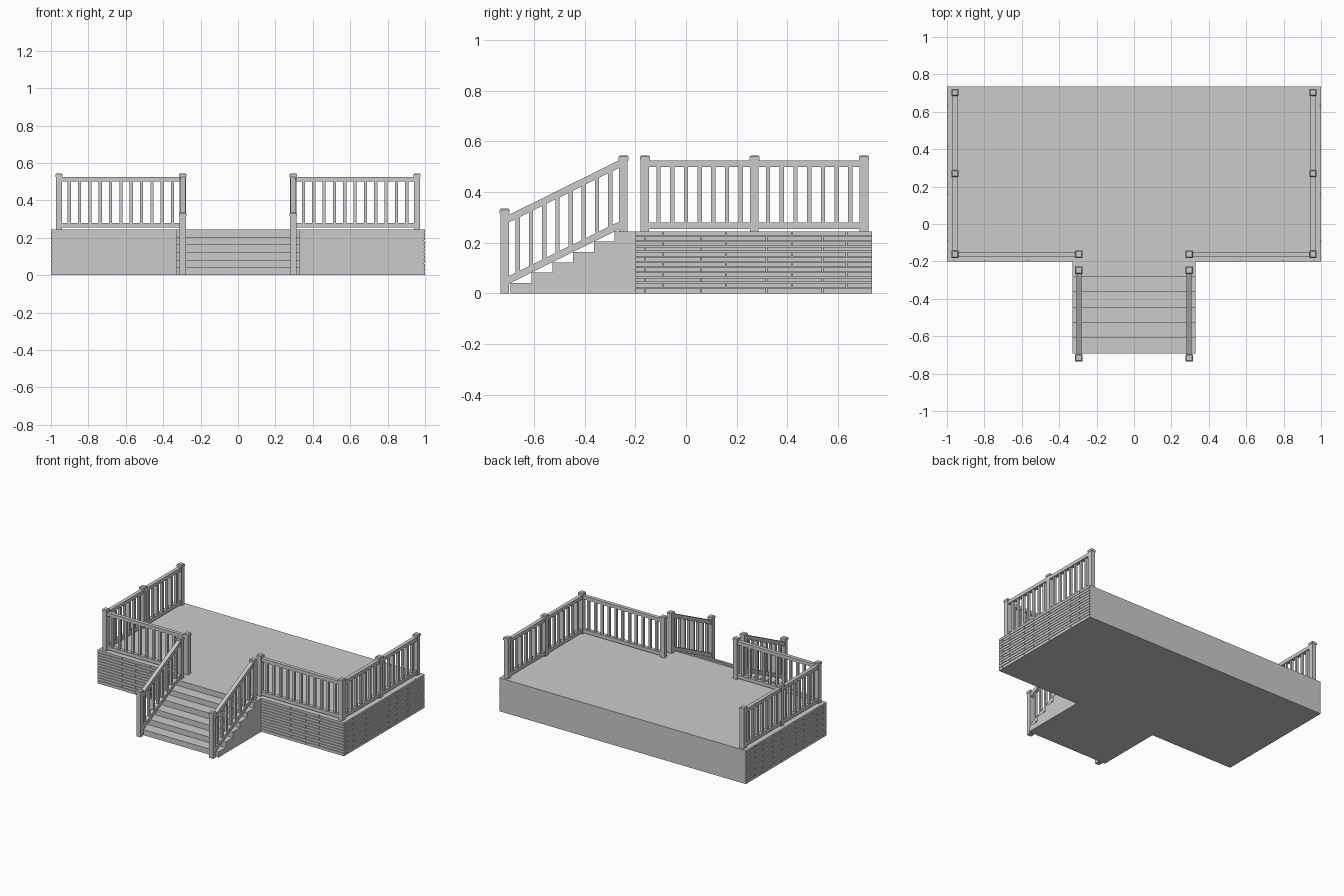
import bpy, bmesh
from mathutils import Vector

if "Cube" in bpy.data.objects:
    bpy.data.objects.remove(bpy.data.objects["Cube"])

H = 0.245            # deck height
BACK, FRONT = 0.735, -0.20
SX = 0.295           # stair rail x
PX = 0.957           # side rail x
PY = -0.1625         # front rail y
SKIN = 0.006         # brick thickness


def finish(name, bm):
    bmesh.ops.recalc_face_normals(bm, faces=bm.faces)
    me = bpy.data.meshes.new(name)
    bm.to_mesh(me)
    bm.free()
    ob = bpy.data.objects.new(name, me)
    bpy.context.collection.objects.link(ob)
    return ob


def mirror_x(ob):
    m = ob.modifiers.new("mirror", 'MIRROR')
    m.use_clip = False
    return ob


def prism(bm, pts, vec):
    """Extrude a closed polygon along a vector."""
    f = bm.faces.new([bm.verts.new(p) for p in pts])
    r = bmesh.ops.extrude_face_region(bm, geom=[f], use_keep_orig=True)
    vs = [g for g in r['geom'] if isinstance(g, bmesh.types.BMVert)]
    bmesh.ops.translate(bm, verts=vs, vec=vec)


def box(bm, x0, x1, y0, y1, z0, z1):
    prism(bm, [(x0, y0, z0), (x1, y0, z0), (x1, y1, z0), (x0, y1, z0)],
          Vector((0, 0, z1 - z0)))


def post(bm, x, y, z0, z1):
    """Square post with a chamfered cap."""
    w, c = 0.017, 0.0195
    box(bm, x - w, x + w, y - w, y + w, z0, z1 - 0.02)
    rings = []
    for r, z in ((c, z1 - 0.02), (c, z1 - 0.005), (c - 0.005, z1)):
        rings.append([bm.verts.new((x + a * r, y + b * r, z))
                      for a, b in ((-1, -1), (1, -1), (1, 1), (-1, 1))])
    for lo, hi in zip(rings, rings[1:]):
        for i in range(4):
            j = (i + 1) % 4
            bm.faces.new((lo[i], lo[j], hi[j], hi[i]))
    bm.faces.new(rings[0][::-1])
    bm.faces.new(rings[-1])


def railing(name, a, b, n, bot, top, rise=0.0):
    """Two rails and n balusters between post centres a and b; rise tilts them."""
    a, b = Vector((*a, 0)), Vector((*b, 0))
    d = (b - a).normalized()
    side = Vector((-d.y, d.x, 0))
    up = Vector((0, 0, 1))
    L = (b - a).length
    bm = bmesh.new()

    def bar(s0, s1, half, zs):
        k = [(s0, zs[0]), (s1, zs[0]), (s1, zs[1]), (s0, zs[1])]
        prism(bm, [a + d * s + up * (z + rise * s / L) - side * half for s, z in k],
              side * half * 2)

    for zs in (bot, top):
        bar(0.014, L - 0.014, 0.0135, zs)
    for i in range(1, n + 1):
        s = L * i / (n + 1)
        bar(s - 0.0085, s + 0.0085, 0.0085, (bot[1] - 0.008, top[0] + 0.008))
    return mirror_x(finish(name, bm))


# deck body
bm = bmesh.new()
box(bm, -1 + SKIN, 1 - SKIN, FRONT + SKIN, BACK, 0, H)
finish("deck_body", bm)

# stairs: stepped profile extruded sideways
N, RUN, Y0 = 6, 0.082, -0.692
prof = [(Y0, 0)]
for i in range(N):
    z = H * (i + 1) / N
    y1 = FRONT + SKIN if i == N - 1 else Y0 + RUN * (i + 1)
    prof += [(Y0 + RUN * i, z), (y1, z)]
prof.append((FRONT + SKIN, 0))
bm = bmesh.new()
prism(bm, [(-0.328, y, z) for y, z in prof], Vector((0.656, 0, 0)))
finish("stairs", bm)

# brick cladding on front and sides, in staggered courses
ROWS, GAP = 12, 0.0035
SIDE = ([-0.16, 0.06, 0.32, 0.54], [-0.09, 0.16, 0.42, 0.635])
FACE = ([0.45, 0.69, 0.90], [0.57, 0.80, 0.965])
side_bm, front_bm = bmesh.new(), bmesh.new()
for r in range(ROWS):
    z0 = H * r / ROWS + (GAP if r else 0)
    z1 = H * (r + 1) / ROWS
    ys = [FRONT] + SIDE[r % 2] + [BACK + GAP]
    for p, q in zip(ys, ys[1:]):
        box(side_bm, 1 - SKIN, 1, p, q - GAP, z0, z1)
    xs = [0.328] + FACE[r % 2] + [1 - SKIN + GAP]
    for p, q in zip(xs, xs[1:]):
        box(front_bm, p, q - GAP, FRONT, FRONT + SKIN, z0, z1)
mirror_x(finish("side_bricks", side_bm))
mirror_x(finish("front_bricks", front_bm))

# posts
MID, END = 0.27, 0.703
TOP = 0.545
SB, ST = -0.716, -0.247
bm = bmesh.new()
for x, y in ((PX, PY), (PX, MID), (PX, END), (SX, PY)):
    post(bm, x, y, H, TOP)
mirror_x(finish("deck_posts", bm))
bm = bmesh.new()
post(bm, SX, SB, 0, 0.335)
post(bm, SX, ST, H - 0.005, TOP)
mirror_x(finish("stair_posts", bm))

# railings
LOW, HIGH = (0.254, 0.28), (0.50, 0.525)
railing("side_railing_front", (PX, PY), (PX, MID), 7, LOW, HIGH)
railing("side_railing_back", (PX, MID), (PX, END), 7, LOW, HIGH)
railing("front_railing", (SX, PY), (PX, PY), 11, LOW, HIGH)
railing("stair_railing", (SX, SB), (SX, ST), 8, (0.03, 0.06), (0.272, 0.302), 0.232)
